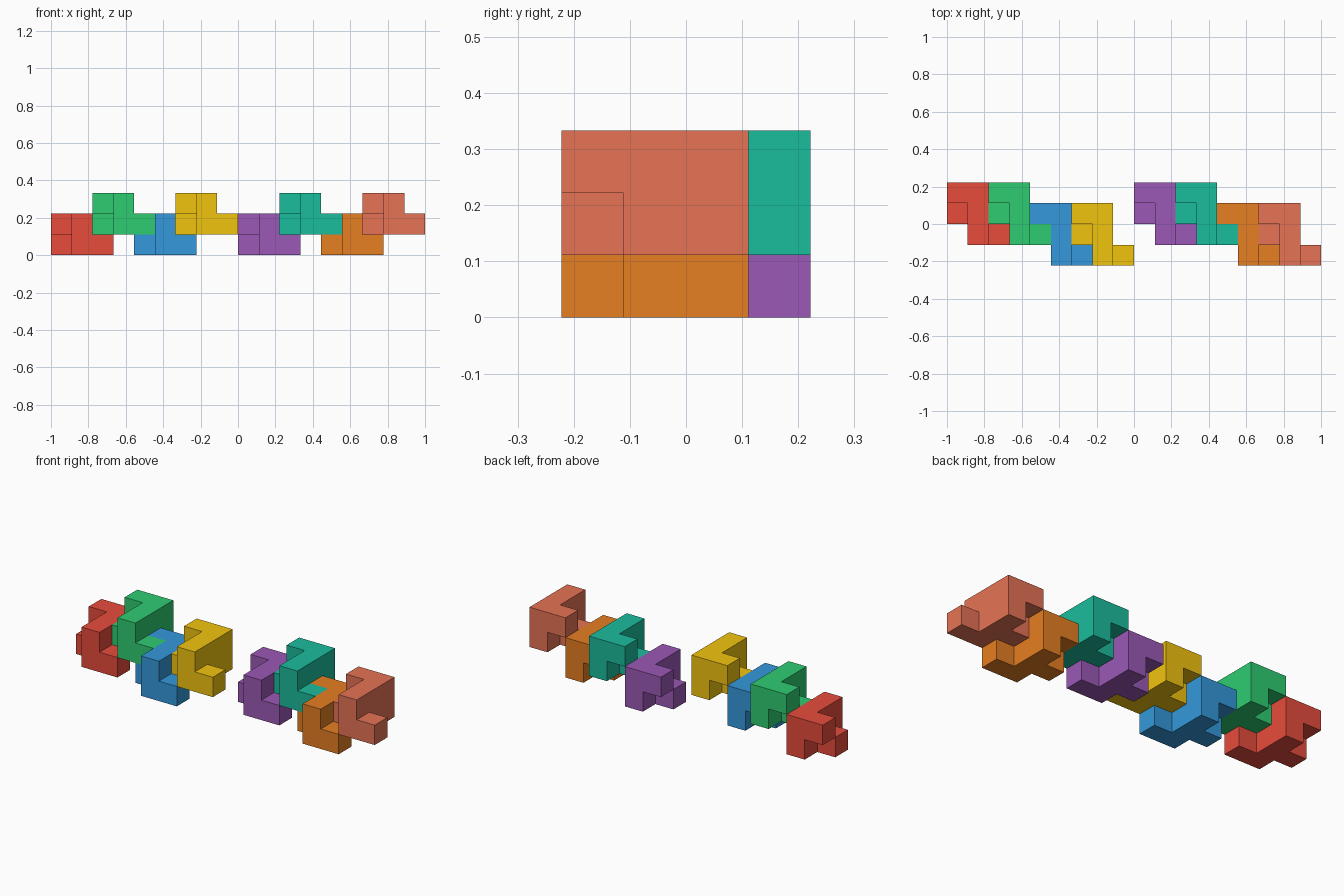
import bpy, bmesh
from mathutils import Vector

if "Cube" in bpy.data.objects:
    bpy.data.objects.remove(bpy.data.objects["Cube"])

U = 1 / 9  # edge of one unit cube

# One interlocking puzzle piece: a 3 x 2 wall plus three pegs
CELLS = {(1, y, z) for y in range(3) for z in range(2)}
CELLS |= {(2, 0, 0), (0, 1, 0), (0, 2, 1)}


def linear(hex_code):
    rgb = [int(hex_code[i:i + 2], 16) / 255 for i in (0, 2, 4)]
    return [c / 12.92 if c <= 0.04045 else ((c + 0.055) / 1.055) ** 2.4 for c in rgb] + [1]


def add_piece(name, offset, colour):
    bm = bmesh.new()
    # Only the outer faces of each cube are made
    for cell in CELLS:
        for axis in range(3):
            for side in (0, 1):
                near = list(cell)
                near[axis] += 2 * side - 1
                if tuple(near) in CELLS:
                    continue
                u, v = (axis + 1) % 3, (axis + 2) % 3
                corners = []
                for a, b in ((0, 0), (1, 0), (1, 1), (0, 1)):
                    p = Vector(cell)
                    p[axis] += side
                    p[u] += a
                    p[v] += b
                    corners.append(bm.verts.new((p + Vector(offset)) * U))
                bm.faces.new(corners if side else corners[::-1])
    # Weld and merge coplanar squares into clean flat faces
    bmesh.ops.remove_doubles(bm, verts=bm.verts[:], dist=1e-4)
    bmesh.ops.dissolve_limit(bm, angle_limit=0.01, verts=bm.verts[:], edges=bm.edges[:])
    mesh = bpy.data.meshes.new(name)
    bm.to_mesh(mesh)
    bm.free()
    mat = bpy.data.materials.new(name + "_colour")
    mat.diffuse_color = linear(colour)
    mat.use_nodes = True
    mat.node_tree.nodes["Principled BSDF"].inputs["Base Color"].default_value = mat.diffuse_color
    mesh.materials.append(mat)
    obj = bpy.data.objects.new(name, mesh)
    bpy.context.collection.objects.link(obj)


# Chain of pieces: each steps along x, alternating up, then sideways
COLOURS = [("red", "E74C3C"), ("green", "2ECC71"), ("blue", "3498DB"), ("yellow", "F1C40F"),
           ("purple", "9B59B6"), ("teal", "1ABC9C"), ("orange", "E67E22"), ("coral", "E67355")]
for i, (label, colour) in enumerate(COLOURS):
    group, k = divmod(i, 4)
    offset = (-9 + 9 * group + 2 * k, -1 - k // 2, k % 2)
    add_piece(label + "_puzzle_piece", offset, colour)
